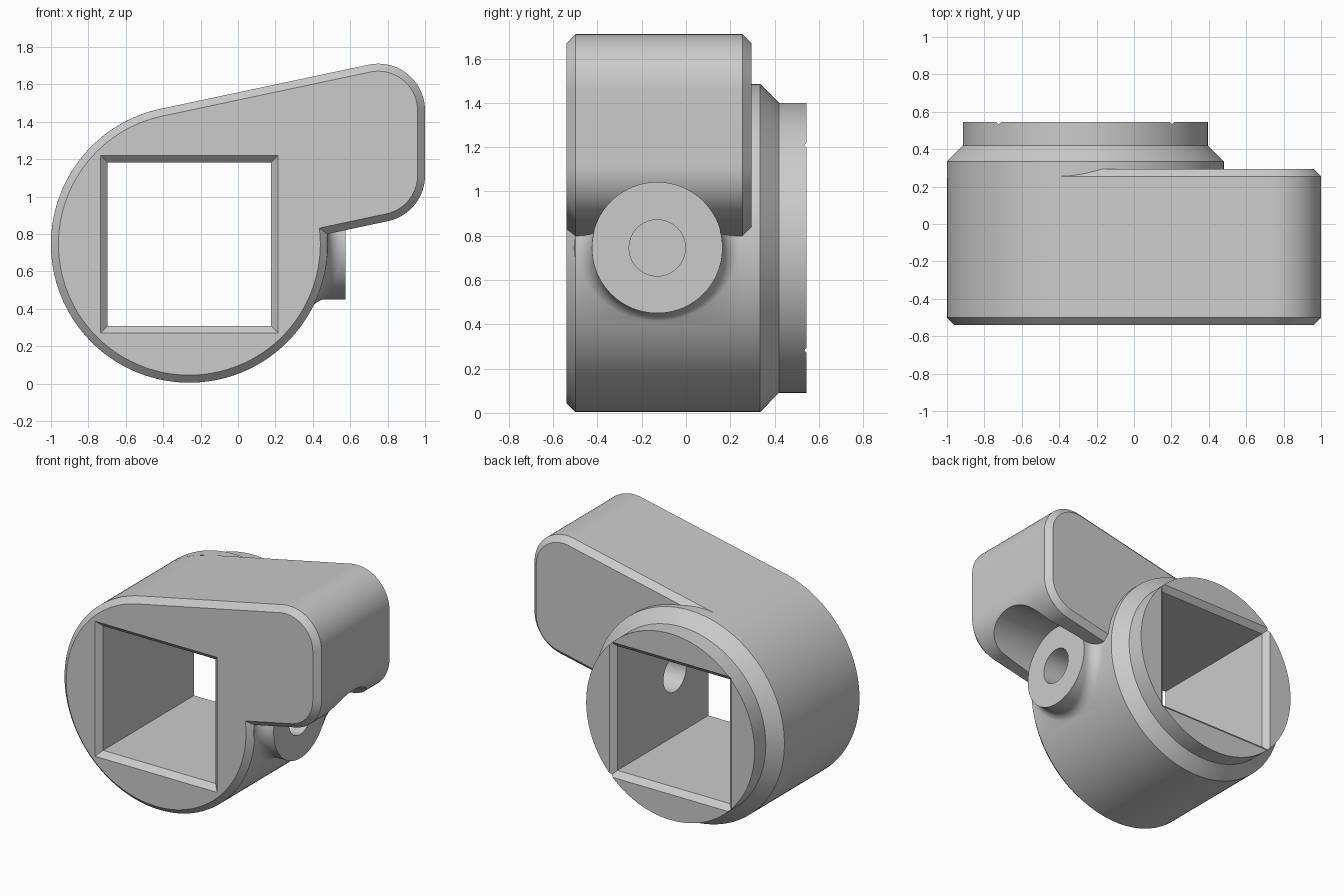
import bpy, bmesh, math
from mathutils import Vector

cube = bpy.data.objects.get("Cube")
if cube:
    bpy.data.objects.remove(cube, do_unlink=True)

grey = bpy.data.materials.new("plain_grey")
grey.use_nodes = True
COLOUR = (0.6, 0.6, 0.6, 1)
grey.diffuse_color = COLOUR
grey.node_tree.nodes["Principled BSDF"].inputs["Base Color"].default_value = COLOUR

CX, CZ, R = -0.26, 0.745, 0.74        # barrel axis and radius
SLOPE = math.radians(12)              # tilt of the arm edges
BOSS_Y, BOSS_R, BOSS_END = -0.13, 0.295, 0.575
FILLET = 0.08


def loft(name, rings):
    """Closed solid through rings that share a point count."""
    bm = bmesh.new()
    loops = [[bm.verts.new(p) for p in ring] for ring in rings]
    n = len(loops[0])
    for a, b in zip(loops, loops[1:]):
        for i in range(n):
            j = (i + 1) % n
            bm.faces.new((a[i], a[j], b[j], b[i]))
    bm.faces.new(loops[0])
    bm.faces.new(loops[-1])
    bmesh.ops.recalc_face_normals(bm, faces=bm.faces)
    mesh = bpy.data.meshes.new(name)
    bm.to_mesh(mesh)
    bm.free()
    mesh.materials.append(grey)
    obj = bpy.data.objects.new(name, mesh)
    bpy.context.collection.objects.link(obj)
    return obj


def combine(target, tool, operation):
    mod = target.modifiers.new(operation, "BOOLEAN")
    mod.operation, mod.solver, mod.object = operation, "EXACT", tool
    bpy.context.view_layer.objects.active = target
    bpy.ops.object.modifier_apply(modifier=mod.name)
    bpy.data.objects.remove(tool, do_unlink=True)


def arc(cx, cz, r, start, end, steps):
    angles = [start + (end - start) * i / steps for i in range(steps + 1)]
    return [(cx + r * math.cos(a), cz + r * math.sin(a)) for a in angles]


def circle_y(r, y, n=160):
    return [(x, y, z) for x, z in arc(CX, CZ, r, 0, math.tau, n)[:-1]]


def circle_x(r, x, n=96):
    return [(x, y, z) for y, z in arc(BOSS_Y, CZ, r, 0, math.tau, n)[:-1]]


def outline(inset, y):
    """Barrel with a round-cornered arm, shrunk evenly by inset."""
    r, corner = R - inset, 0.25 - inset
    top, low, cx = 1.46, 1.113, 0.75
    down = SLOPE - math.pi / 2
    # Where the lower arm edge meets the barrel
    reach = (cx - CX) * math.cos(down) + (low - CZ) * math.sin(down) + corner
    meet = down + math.acos(reach / r)
    up = SLOPE + math.pi / 2
    pts = arc(CX, CZ, r, up, math.tau + meet, 120)
    pts += arc(cx, low, corner, down, 0, 24)
    pts += arc(cx, top, corner, 0, up, 32)
    return [(x, y, z) for x, z in pts]


def square(half, y):
    return [(CX + sx * half, y, CZ + sz * half)
            for sx, sz in ((-1, -1), (1, -1), (1, 1), (-1, 1))]


def boss_rings(n=96, steps=10):
    """Rolling-ball fillet from the barrel on to the round screw boss."""
    base_r = R - 0.001
    rings = [[] for _ in range(steps + 3)]
    for i in range(n):
        a = math.tau * i / n
        dy, dz = (BOSS_R + FILLET) * math.cos(a), (BOSS_R + FILLET) * math.sin(a)
        dx = math.sqrt((base_r + FILLET) ** 2 - dz * dz)
        ball = Vector((CX + dx, BOSS_Y + dy, CZ + dz))
        to_barrel = Vector((-dx, 0, -dz)).normalized()
        to_boss = Vector((0, -math.cos(a), -math.sin(a)))
        path = [ball + FILLET * to_barrel.slerp(to_boss, k / steps)
                for k in range(steps + 1)]
        path = [Vector((0.25, path[0].y, path[0].z))] + path
        path.append(Vector((BOSS_END + 0.03, path[-1].y, path[-1].z)))
        for ring, p in zip(rings, path):
            ring.append(p)
    return rings


# Chamfered front body: barrel and arm in one outline
body = loft("clamp_body", [outline(0.04, -0.54), outline(0, -0.5),
                           outline(0, 0.255), outline(0.04, 0.295)])

# Stepped rear collar
collar = loft("rear_collar", [circle_y(R + 0.0003, 0.245), circle_y(R + 0.0003, 0.335),
                              circle_y(0.655, 0.42), circle_y(0.655, 0.545)])
combine(body, collar, "UNION")

# Screw boss on the side, with the clearance channel under the arm
combine(body, loft("screw_boss", boss_rings()), "UNION")
channel = loft("channel_cutter", [circle_x(BOSS_R + 0.0005, BOSS_END),
                                  circle_x(BOSS_R + 0.0005, 1.2)])
combine(body, channel, "DIFFERENCE")

# Square through hole with chamfered mouths
bore = loft("bore_cutter", [square(0.535, -0.6), square(0.4375, -0.5025),
                            square(0.4375, 0.5075), square(0.535, 0.605)])
combine(body, bore, "DIFFERENCE")

# Screw hole from the boss face into the bore
combine(body, loft("screw_hole_cutter", [circle_x(0.127, 0), circle_x(0.127, 0.8)]),
        "DIFFERENCE")

bpy.ops.object.select_all(action="DESELECT")
body.select_set(True)
bpy.context.view_layer.objects.active = body
bpy.ops.object.shade_smooth_by_angle(angle=math.radians(30))
